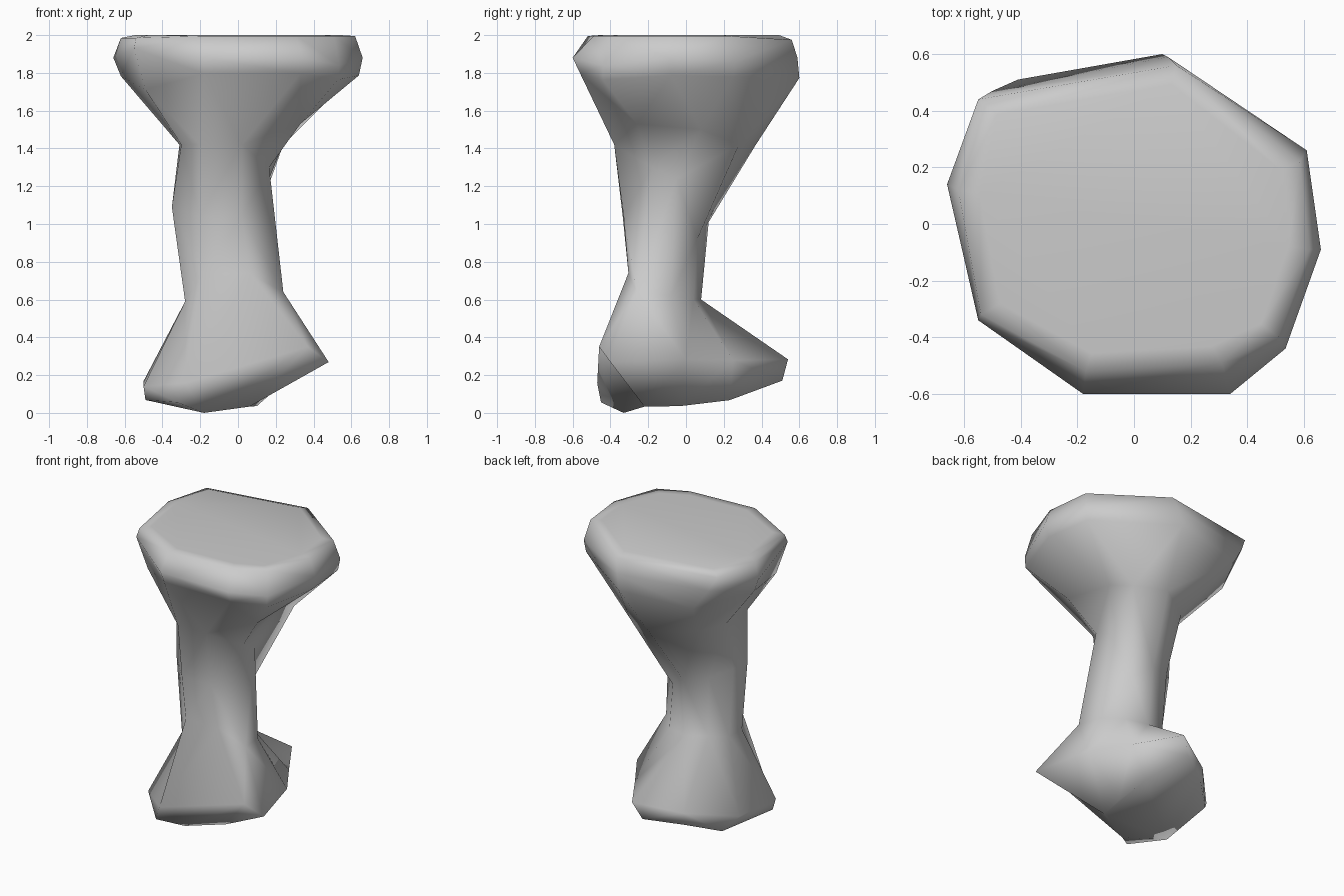
import bpy, bmesh

# Plan outlines run counter-clockwise from the front right corner;
# an optional third value raises or lowers that corner
underside = [(.06, -.22, .02), (.10, -.03), (.10, .23), (-.02, .51, .07), (-.25, .36, .05),
             (-.42, .20, .01), (-.49, -.26, .06), (-.32, -.45, .07), (-.18, -.33)]
foot = [(.48, -.40), (.38, 0), (.22, .25), (.04, .54, .01), (-.25, .38),
        (-.50, .12), (-.50, -.28), (-.28, -.47), (.37, -.46, .10)]
ankle = [(.24, -.26, .02), (.21, -.08), (.10, .04, -.02), (-.05, .08, -.02), (-.20, .04),
         (-.28, -.08, -.03), (-.28, -.22, -.03), (-.19, -.305, .12), (.06, -.305, .12)]
neck = [(.165, -.18, .26), (.165, -.05, .2), (.06, .06, -.12), (-.06, .12, -.03), (-.22, .06),
        (-.33, -.05, .05), (-.35, -.18, .05), (-.20, -.335), (.02, -.33)]
throat = [(.33, -.26, .11), (.27, .08, .08), (.24, .28), (.03, .37), (-.23, .19),
          (-.31, .0), (-.30, -.25), (-.20, -.38), (.02, -.38)]
cap_under = [(.53, -.44, -.03), (.64, -.08), (.60, .25), (.10, .60), (-.41, .51, -.03),
             (-.62, .13), (-.49, -.30, -.08), (-.18, -.56), (.33, -.56)]
cap = [(.535, -.44, -.04), (.66, -.09), (.61, .26, -.02), (.12, .59), (-.50, .47),
       (-.66, .14), (-.55, -.34, .05), (-.18, -.60), (.34, -.60)]
cap_rim = [(.51, -.40), (.62, -.09), (.585, .22), (.15, .56, -.02), (-.55, .44, -.02),
           (-.62, .12, -.01), (-.54, -.32, -.01), (-.17, -.52), (.31, -.49)]
cap_top = [(p[0] * .88, p[1] * .88) for p in cap_rim]

# Each ring: height, tilt along x, tilt along y, outline
rings = [(.05, 0, .12, underside), (.23, .14, .07, foot),
         (.62, 0, 0, ankle), (1.04, 0, 0, neck), (1.42, 0, 0, throat),
         (1.785, 0, -.02, cap_under), (1.88, 0, 0, cap),
         (1.995, 0, 0, cap_rim), (2.0, 0, 0, cap_top)]

# Balanced rock, skinned through the rings
bm = bmesh.new()
loops = []
for z, tx, ty, pts in rings:
    loops.append([bm.verts.new((p[0], p[1], z + tx * p[0] + ty * p[1]
                                + (p[2] if len(p) > 2 else 0))) for p in pts])
n = len(cap)
for lo, hi in zip(loops, loops[1:]):
    for i in range(n):
        j = (i + 1) % n
        bm.faces.new((lo[i], lo[j], hi[j], hi[i]))
bm.faces.new(loops[-1])
bm.faces.new(loops[0][::-1])

# Rest on the ground
low = min(v.co.z for v in bm.verts)
for v in loops[0]:
    v.co.z -= low
bmesh.ops.recalc_face_normals(bm, faces=bm.faces)
bmesh.ops.triangulate(bm, faces=[f for f in bm.faces if len(f.verts) == 4])
for f in bm.faces:
    f.smooth = True

mesh = bpy.data.meshes.new("balanced_rock")
bm.to_mesh(mesh)
bm.free()
rock = bpy.data.objects.new("balanced_rock", mesh)
bpy.context.collection.objects.link(rock)

stone = bpy.data.materials.new("grey_stone")
stone.diffuse_color = (.6, .6, .6, 1)
mesh.materials.append(stone)
